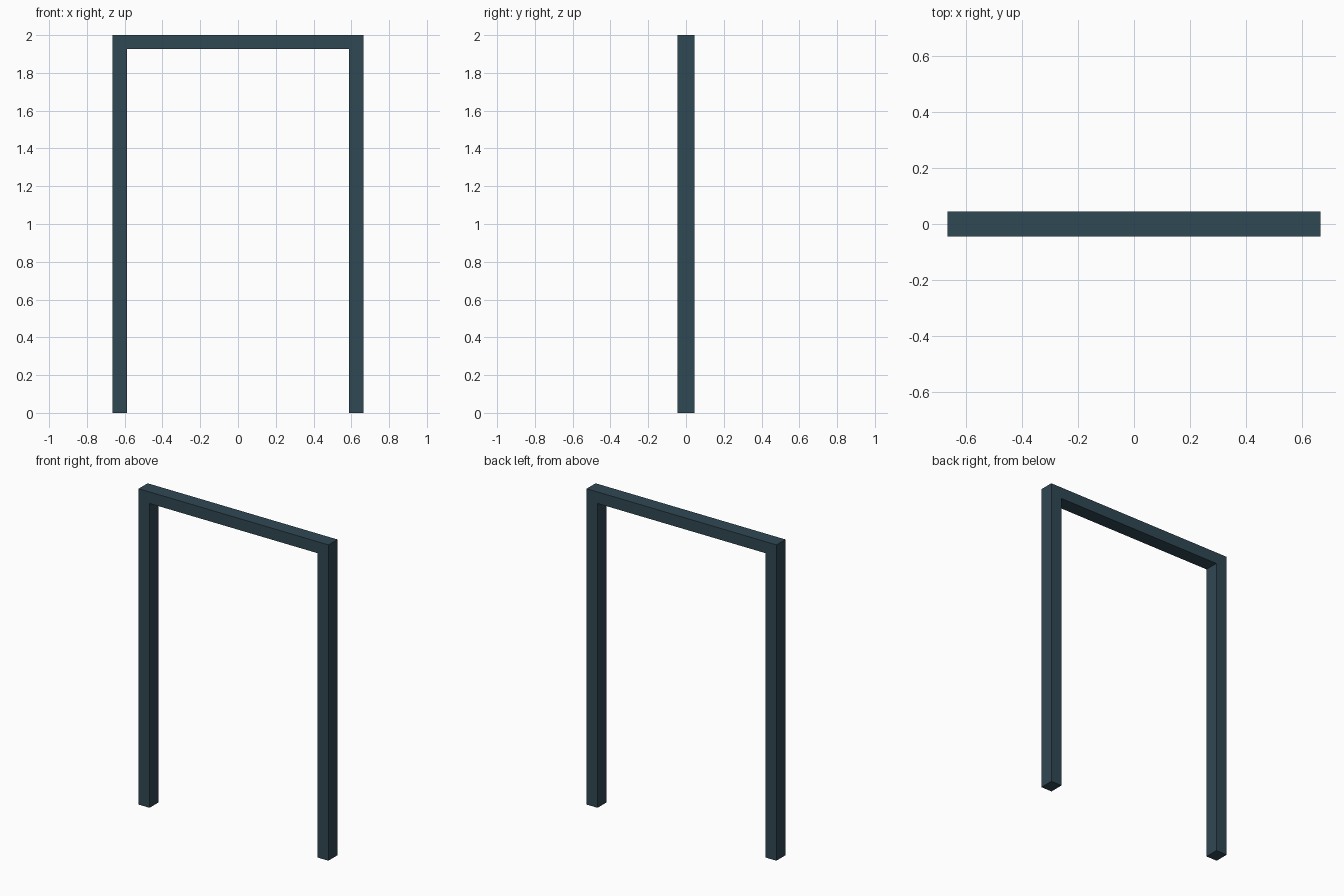
import bpy

if "Cube" in bpy.data.objects:
    bpy.data.objects.remove(bpy.data.objects["Cube"])

HALF_WIDTH = 0.665
POST = 0.077
DEPTH = 0.09
HEIGHT = 2.0
BEAM = 0.073

paint = bpy.data.materials.new("dark_slate_paint")
paint.diffuse_color = (0.03, 0.065, 0.088, 1)
paint.use_nodes = True
paint.node_tree.nodes["Principled BSDF"].inputs["Base Color"].default_value = paint.diffuse_color


def box(name, center, size):
    bpy.ops.mesh.primitive_cube_add(size=1, location=center)
    obj = bpy.context.object
    obj.name = name
    obj.scale = size
    bpy.ops.object.transform_apply(location=False, rotation=False, scale=True)
    obj.data.materials.append(paint)
    return obj


# Two upright posts
for side, label in ((-1, "left"), (1, "right")):
    box(f"{label}_post", (side * (HALF_WIDTH - POST / 2), 0, HEIGHT / 2),
        (POST, DEPTH, HEIGHT))

# Top rail fitted between the posts, flush with their tops
box("top_rail", (0, 0, HEIGHT - BEAM / 2),
    (2 * (HALF_WIDTH - POST), DEPTH, BEAM))
